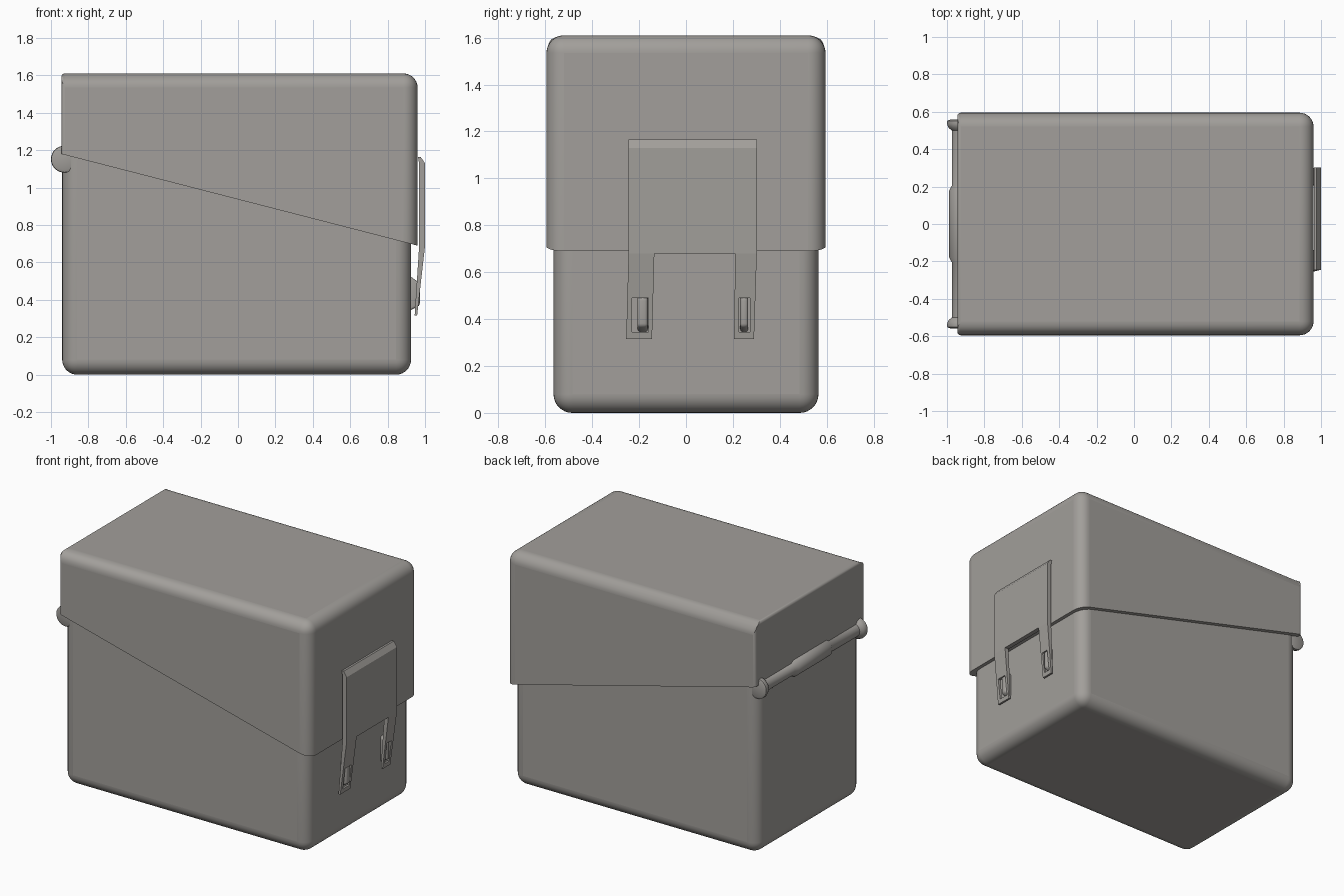
import bpy, bmesh, math
from mathutils import Matrix, Vector

if "Cube" in bpy.data.objects:
    bpy.data.objects.remove(bpy.data.objects["Cube"])

grey = bpy.data.materials.new("warm grey plastic")
grey.diffuse_color = (0.36, 0.345, 0.325, 1)
grey.use_nodes = True
grey.node_tree.nodes["Principled BSDF"].inputs["Base Color"].default_value = grey.diffuse_color


def slant(x):
    """Height of the sloping seam between box and lid."""
    return 1.18 - (x + 0.945) * 0.49 / 1.905


def finish(name, bm, angle=30):
    bmesh.ops.recalc_face_normals(bm, faces=bm.faces[:])
    me = bpy.data.meshes.new(name)
    bm.to_mesh(me)
    bm.free()
    ob = bpy.data.objects.new(name, me)
    bpy.context.collection.objects.link(ob)
    me.materials.append(grey)
    bpy.ops.object.select_all(action='DESELECT')
    ob.select_set(True)
    bpy.context.view_layer.objects.active = ob
    bpy.ops.object.shade_smooth_by_angle(angle=math.radians(angle))
    return ob


def rounded_box(name, x0, x1, w, low, high, radius, weight):
    """Box with sloping top or bottom; weight(edge midpoint) scales the rounding."""
    bm = bmesh.new()
    bmesh.ops.create_cube(bm, size=2)
    for v in bm.verts:
        x = x0 if v.co.x < 0 else x1
        z = low(x) if v.co.z < 0 else high(x)
        v.co = (x, w * v.co.y, z)
    layer = bm.edges.layers.float.new("bevel_weight_edge")
    mid_x = (x0 + x1) / 2
    for e in bm.edges:
        m = (e.verts[0].co + e.verts[1].co) / 2
        e[layer] = weight(m, mid_x)
    ob = finish(name, bm)
    mod = ob.modifiers.new("rounding", 'BEVEL')
    mod.limit_method = 'WEIGHT'
    mod.width = radius
    mod.segments = 8
    bpy.ops.object.modifier_apply(modifier=mod.name)
    bpy.ops.object.shade_smooth_by_angle(angle=math.radians(30))
    return ob


# box body: rounded everywhere but its sloping rim
rounded_box("box_body", -0.94, 0.925, 0.565, lambda x: 0.0, lambda x: slant(x) + 0.02, 0.08,
            lambda m, c: 0.0 if m.z > slant(m.x) - 0.01 else 1.0)

# lid: soft on front and sides, nearly sharp at the hinge end, sharp rim
def lid_weight(m, c):
    if m.z < slant(m.x) + 0.01:
        return 0.0
    return 0.25 if m.x < c - 0.8 else 1.0

rounded_box("lid", -0.945, 0.96, 0.595, slant, lambda x: 1.61, 0.075, lid_weight)


# latch clip: plate with chamfered top and two slotted legs
def lerp_x(z, table):
    for (z0, a), (z1, b) in zip(table, table[1:]):
        if z <= z1:
            return a + (b - a) * (z - z0) / (z1 - z0)
    return table[-1][1]

FRONT = [(0.31, 0.957), (0.68, 0.999), (1.13, 1.0), (1.165, 0.976)]
BACK = [(0.31, 0.944), (0.68, 0.968), (1.13, 0.968), (1.165, 0.962)]

bm = bmesh.new()

def quad(*pts):
    bm.faces.new([bm.verts.new((lerp_x(z, FRONT), y, z)) for y, z in pts])

def frame(outer, inner):
    for i in range(4):
        j = (i + 1) % 4
        quad(outer[i], outer[j], inner[j], inner[i])

quad((-0.245, 1.13), (0.302, 1.13), (0.302, 1.165), (-0.245, 1.165))
bm.faces.new([bm.verts.new((lerp_x(z, FRONT), y, z)) for y, z in
              [(-0.245, 0.68), (-0.135, 0.68), (0.21, 0.68), (0.302, 0.68),
               (0.302, 1.13), (-0.245, 1.13)]])
for a0, a1, b0, b1, h0, h1 in [(-0.255, -0.145, -0.245, -0.135, -0.23, -0.16),
                               (0.205, 0.29, 0.21, 0.302, 0.225, 0.272)]:
    frame([(a0, 0.315), (a1, 0.315), (b1, 0.68), (b0, 0.68)],
          [(h0, 0.345), (h1, 0.345), (h1, 0.49), (h0, 0.49)])
bmesh.ops.remove_doubles(bm, verts=bm.verts[:], dist=0.0005)
ext = bmesh.ops.extrude_face_region(bm, geom=bm.faces[:], use_keep_orig=True)
for v in ext["geom"]:
    if isinstance(v, bmesh.types.BMVert):
        v.co.x = lerp_x(v.co.z, BACK)
finish("latch_clip", bm, 5)

# catches on the body that poke through the leg slots
for name, y, half in [("catch_left", -0.185, 0.022), ("catch_right", 0.248, 0.017)]:
    bm = bmesh.new()
    bmesh.ops.create_cube(bm, size=1)
    for v in bm.verts:
        outer = v.co.x > 0
        top = v.co.z > 0
        z = (0.49 if top else 0.37) if outer else (0.53 if top else 0.34)
        v.co = (0.972 if outer else 0.915, y + half * (1 if v.co.y > 0 else -1), z)
    bmesh.ops.bevel(bm, geom=bm.edges[:], offset=0.012, segments=3, profile=0.5, affect='EDGES')
    finish(name, bm)

# hinge rod: turned profile with a thicker sleeve and flared end caps
half = [(0.0, 0.06), (0.18, 0.06), (0.205, 0.046), (0.50, 0.046), (0.515, 0.064),
        (0.535, 0.072), (0.552, 0.07), (0.558, 0.055), (0.558, 0.0)]
profile = [(-y, r) for y, r in reversed(half[1:])] + half
bm = bmesh.new()
verts = [bm.verts.new((r, y, 0)) for y, r in profile]
edges = [bm.edges.new(p) for p in zip(verts, verts[1:])]
bmesh.ops.spin(bm, geom=verts + edges, cent=(0, 0, 0), axis=(0, 1, 0),
               angle=2 * math.pi, steps=32)
bmesh.ops.remove_doubles(bm, verts=bm.verts[:], dist=0.0005)
bmesh.ops.translate(bm, verts=bm.verts[:], vec=Vector((-0.928, 0, 1.152)))
finish("hinge_rod", bm, 40)
